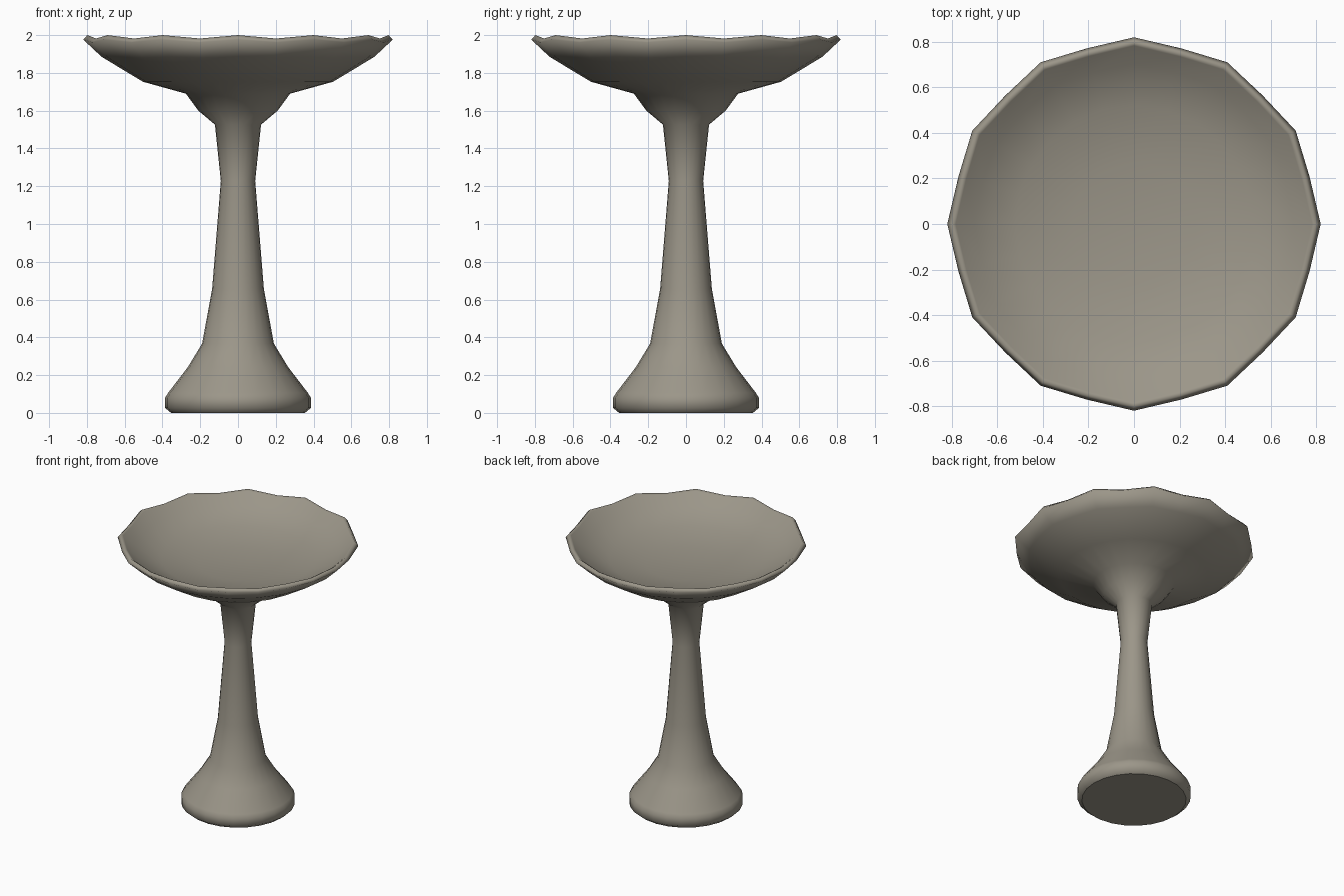
import bpy, math

if "Cube" in bpy.data.objects:
    bpy.data.objects.remove(bpy.data.objects["Cube"])

# stone material
stone = bpy.data.materials.new("warm_grey_stone")
stone.diffuse_color = (0.33, 0.305, 0.25, 1)
stone.use_nodes = True
stone.node_tree.nodes["Principled BSDF"].inputs["Base Color"].default_value = stone.diffuse_color

SEG = 24


def lathe(name, profile):
    """Spin (radius, z, mid radius factor, mid drop); odd spokes get factor and drop."""
    verts, faces = [], []
    for r, z, f, d in profile:
        for i in range(SEG):
            a = 2 * math.pi * i / SEG
            rr, zz = (r * f, z - d) if i % 2 else (r, z)
            verts.append((rr * math.cos(a), rr * math.sin(a), zz))
    for k in range(len(profile) - 1):
        for i in range(SEG):
            j = (i + 1) % SEG
            faces.append((k * SEG + i, k * SEG + j, (k + 1) * SEG + j, (k + 1) * SEG + i))
    # bowl floor
    n = len(verts)
    base = n - SEG
    verts.append((0, 0, profile[-1][1] - 0.008))
    faces += [(base + i, base + (i + 1) % SEG, n) for i in range(SEG)]
    # flat underside
    faces.append(tuple(reversed(range(SEG))))
    mesh = bpy.data.meshes.new(name)
    mesh.from_pydata(verts, [], faces)
    mesh.materials.append(stone)
    for p in mesh.polygons:
        p.use_smooth = len(p.vertices) < 5
    obj = bpy.data.objects.new(name, mesh)
    bpy.context.collection.objects.link(obj)
    return obj


# pedestal foot, stem, bowl underside, scalloped rim and dished interior
profile = [
    (0.354, 0.0, 1, 0), (0.386, 0.026, 1, 0), (0.386, 0.08, 1, 0), (0.37, 0.106, 1, 0),
    (0.265, 0.243, 1, 0), (0.19, 0.367, 1, 0), (0.137, 0.656, 1, 0), (0.091, 1.228, 1, 0),
    (0.122, 1.526, 1, 0), (0.21, 1.60, 1, 0), (0.276, 1.69, 1, 0), (0.503, 1.753, 1, 0),
    (0.722, 1.885, 0.985, 0.005), (0.819, 1.976, 0.974, 0.015), (0.798, 2.0, 0.974, 0.018),
    (0.782, 1.99, 0.974, 0.016), (0.70, 1.92, 0.985, 0.005), (0.52, 1.85, 1, 0),
    (0.27, 1.81, 1, 0),
]
lathe("birdbath", profile)
